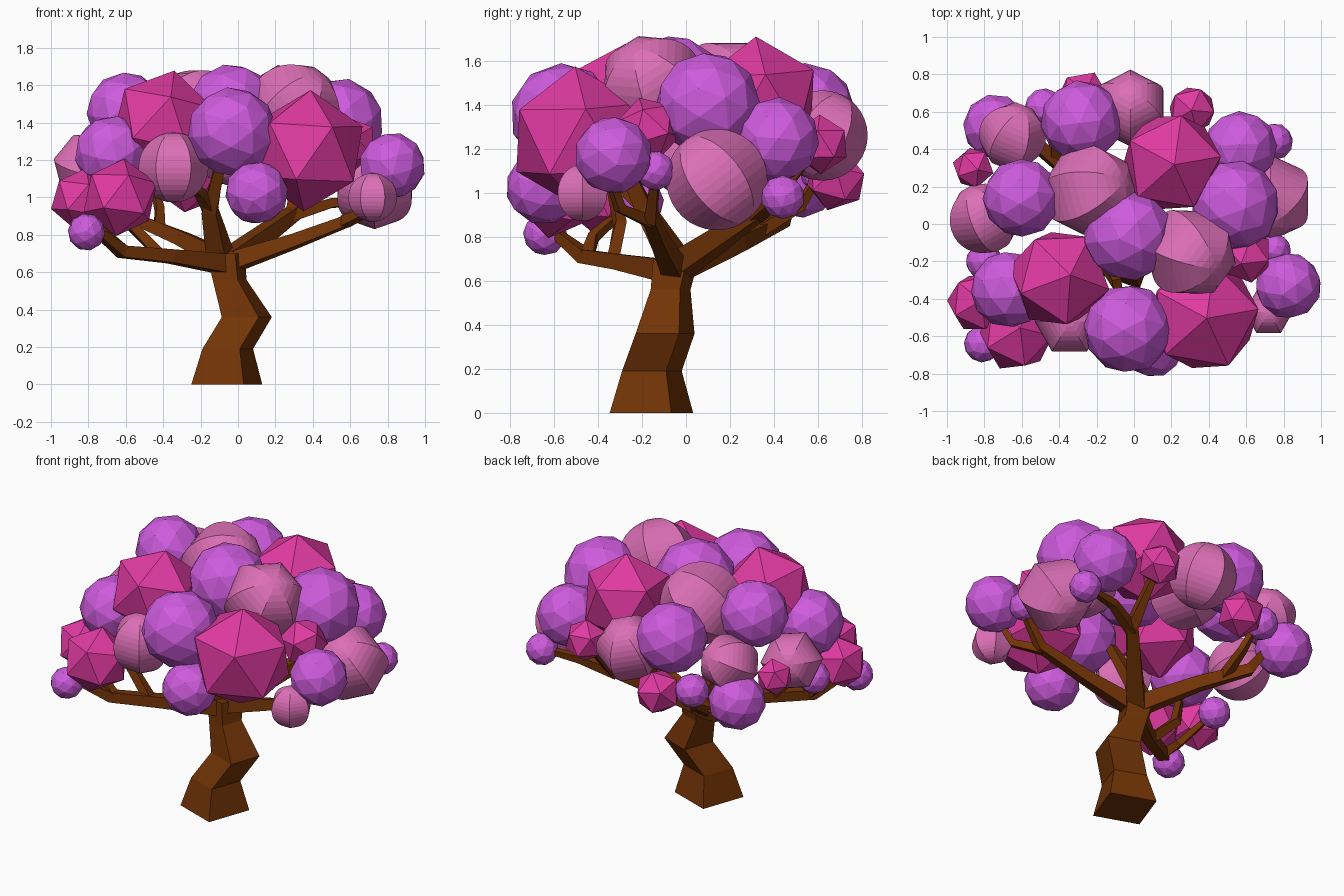
import bpy, bmesh, math, random
from mathutils import Vector, Matrix, Euler

if "Cube" in bpy.data.objects:
    bpy.data.objects.remove(bpy.data.objects["Cube"])
random.seed(4)


def material(name, rgb):
    m = bpy.data.materials.new(name)
    m.diffuse_color = (*rgb, 1)
    m.use_nodes = True
    m.node_tree.nodes["Principled BSDF"].inputs["Base Color"].default_value = m.diffuse_color
    return m


BARK = material("brown bark", (0.17, 0.034, 0.002))
PURPLE = material("purple leaves", (0.62, 0.105, 0.73))
MAGENTA = material("magenta leaves", (0.75, 0.042, 0.36))
PINK = material("pink leaves", (0.72, 0.16, 0.47))


def finish(bm, name, mat):
    bmesh.ops.recalc_face_normals(bm, faces=bm.faces)
    me = bpy.data.meshes.new(name)
    bm.to_mesh(me)
    bm.free()
    me.materials.append(mat)
    ob = bpy.data.objects.new(name, me)
    bpy.context.collection.objects.link(ob)
    return ob


def limb(name, path, level=False, turn=math.pi / 4):
    """Four-sided tapering tube through (x, y, z, radius) points."""
    bm = bmesh.new()
    pts = [Vector(p[:3]) for p in path]
    rings = []
    for i, p in enumerate(pts):
        d = Vector((0, 0, 1)) if level else (
            pts[min(i + 1, len(pts) - 1)] - pts[max(i - 1, 0)]).normalized()
        side = Vector((1, 0, 0)) if level else d.cross(Vector((0.1, 0.15, 1))).normalized()
        up = d.cross(side)
        ring = []
        for k in range(4):
            a = turn + k * math.pi / 2
            ring.append(bm.verts.new(p + path[i][3] * (math.cos(a) * side + math.sin(a) * up)))
        rings.append(ring)
    for r, s in zip(rings, rings[1:]):
        for k in range(4):
            bm.faces.new((r[k], r[(k + 1) % 4], s[(k + 1) % 4], s[k]))
    bm.faces.new(rings[0])
    bm.faces.new(rings[-1])
    return finish(bm, name, BARK)


# Trunk: twisted square column
limb("trunk", [(-.06, -.157, 0, .21), (-.055, -.155, .19, .15), (.047, -.095, .36, .148),
               (-.045, -.07, .56, .10), (-.065, -.045, .70, .115)], True, math.radians(-64.6))

# Branches and their forks
limb("left_branch", [(-.04, -.05, .64, .075), (-.36, -.30, .685, .05),
                     (-.62, -.46, .71, .045), (-.78, -.62, .84, .025)])
limb("left_fork", [(-.42, -.33, .70, .04), (-.58, -.30, .86, .035), (-.66, -.35, 1.1, .025)])
limb("left_fork_low", [(-.60, -.45, .71, .04), (-.70, -.42, .80, .03), (-.80, -.25, .95, .02)])
limb("upright_branch", [(-.09, -.03, .66, .085), (-.15, -.19, .93, .055), (-.09, -.32, 1.2, .035)])
limb("upright_fork", [(-.14, -.17, .92, .045), (-.20, -.28, 1.02, .035), (-.32, -.45, 1.12, .02)])
limb("right_branch", [(-.04, -.05, .65, .07), (.30, -.11, .765, .05),
                      (.60, -.16, .88, .04), (.76, -.14, 1.08, .025)])
limb("right_fork", [(.57, -.16, .87, .04), (.70, -.30, .93, .03), (.78, -.36, 1.1, .02)])
limb("back_right_branch", [(-.05, -.04, .66, .08), (.30, .34, .92, .05), (.32, .58, 1.18, .025)])
limb("back_right_fork", [(.28, .32, .90, .045), (.50, .40, .97, .035), (.74, .44, .98, .02)])
limb("back_left_branch", [(-.06, -.04, .66, .075), (-.30, .24, .78, .055),
                          (-.54, .44, .88, .045), (-.66, .50, 1.08, .025)])
limb("back_left_fork", [(-.42, .34, .83, .04), (-.42, .52, .94, .03), (-.46, .61, 1.1, .02)])

# Foliage balls: x, y, z, radius
purple = [(-.60, .14, 1.46, .21), (-.03, -.56, 1.35, .24), (-.03, -.06, 1.47, .245),
          (.54, .10, 1.40, .24), (-.28, .55, 1.37, .22), (-.74, .52, 1.06, .175),
          (-.48, .62, 1.10, .105), (.57, .41, 1.24, .195), (.75, .44, .98, .10),
          (.825, -.33, 1.17, .178), (.75, -.14, 1.10, .09), (.10, -.65, 1.025, .17),
          (-.81, -.64, .815, .10), (-.67, -.35, 1.235, .205), (-.80, -.20, .96, .10)]
magenta = [(-.40, -.29, 1.40, .285), (.37, -.49, 1.25, .325), (.20, .33, 1.42, .29),
           (-.27, .68, 1.06, .145), (.31, .61, 1.22, .135), (.60, -.17, 1.29, .15),
           (-.63, -.59, 1.00, .21), (-.84, -.42, .99, .168), (-.86, .30, 1.17, .115)]
pink = [(.30, -.15, 1.47, .25), (-.24, .18, 1.45, .25), (-.65, .47, 1.27, .18),
        (-.80, .03, 1.16, .19), (-.02, .62, 1.26, .205), (.73, .14, 1.06, .23),
        (.72, -.47, 1.00, .13), (-.345, -.52, 1.16, .187)]


def ball(name, spot, mat, detail, rot):
    bm = bmesh.new()
    x, y, z, r = spot
    m = Matrix.Translation((x, y, z)) @ rot.to_matrix().to_4x4()
    if detail:
        bmesh.ops.create_icosphere(bm, subdivisions=detail, radius=r, matrix=m)
    else:  # six-sided ball with many rings
        bmesh.ops.create_uvsphere(bm, u_segments=6, v_segments=18, radius=r, matrix=m)
    finish(bm, name, mat)


def tumble(a):
    return Euler([random.uniform(-a, a) for _ in range(3)])


for i, s in enumerate(purple):
    ball(f"purple_leaf_ball_{i}", s, PURPLE, 2, tumble(1))
for i, s in enumerate(magenta):
    ball(f"magenta_leaf_ball_{i}", s, MAGENTA, 1,
         Euler((.05, .05, .14)) if i in (1, 2) else tumble(.3))
for i, s in enumerate(pink):
    if i >= 6:      # low balls hang upright
        tilt = Euler((0, 0, math.pi / 6))
    elif i >= 4:    # outer balls lean away from the trunk
        tilt = Euler((.65 if i == 5 else -.5, 0, 0))
    else:
        tilt = Euler((math.radians(35 + 12 * i), .4, .5 + i))
    ball(f"pink_leaf_ball_{i}", s, PINK, 0, tilt)
